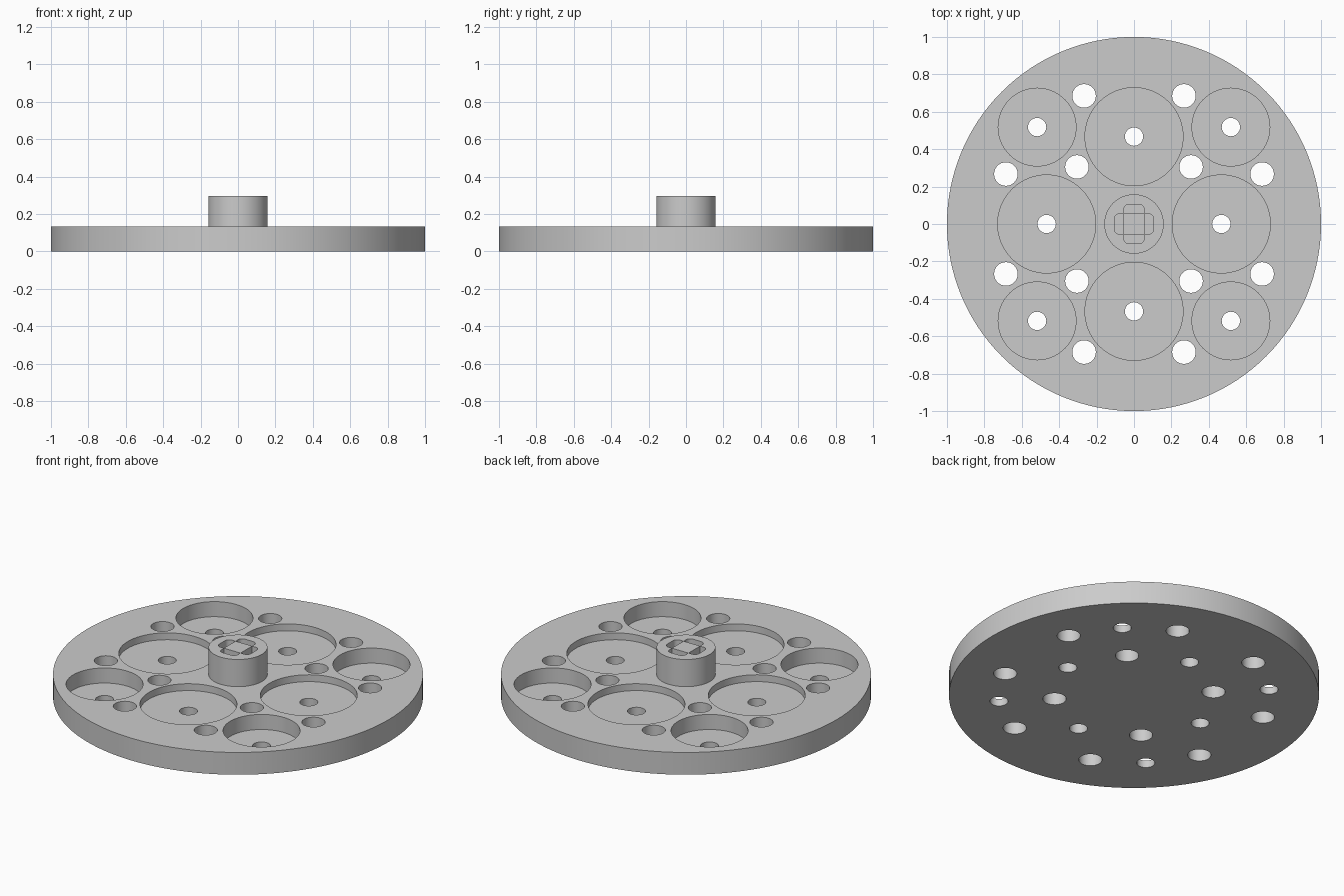
import bpy, bmesh, math
from mathutils import Matrix

old = bpy.data.objects.get("Cube")
if old:
    bpy.data.objects.remove(old, do_unlink=True)

DISC_TOP = 0.133
HUB_TOP = 0.295

grey = bpy.data.materials.new("light grey")
grey.use_nodes = True
colour = (0.6, 0.6, 0.6, 1)
grey.diffuse_color = colour
grey.node_tree.nodes["Principled BSDF"].inputs["Base Color"].default_value = colour


def make_object(name, bm):
    mesh = bpy.data.meshes.new(name)
    bmesh.ops.recalc_face_normals(bm, faces=bm.faces)
    bm.to_mesh(mesh)
    bm.free()
    mesh.materials.append(grey)
    obj = bpy.data.objects.new(name, mesh)
    bpy.context.collection.objects.link(obj)
    return obj


def cylinder(name, x, y, radius, bottom, top, sides=64):
    bm = bmesh.new()
    bmesh.ops.create_cone(
        bm, cap_ends=True, segments=sides, radius1=radius, radius2=radius,
        depth=top - bottom,
        matrix=Matrix.Translation((x, y, (bottom + top) / 2)))
    return make_object(name, bm)


def slot(name, angle, bottom, top):
    # Slot with its two outer corners rounded
    inner, outer, half, r = 0.055, 0.105, 0.054, 0.027
    points = [(inner, -half)]
    for side, start in ((-1, -90), (1, 0)):
        for i in range(7):
            a = math.radians(start + 15 * i)
            points.append((outer - r + r * math.cos(a),
                           side * (half - r) + r * math.sin(a)))
    points.append((inner, half))
    bm = bmesh.new()
    face = bm.faces.new([bm.verts.new((x, y, bottom)) for x, y in points])
    extruded = bmesh.ops.extrude_face_region(bm, geom=[face])["geom"]
    verts = [g for g in extruded if isinstance(g, bmesh.types.BMVert)]
    bmesh.ops.translate(bm, verts=verts, vec=(0, 0, top - bottom))
    bmesh.ops.rotate(bm, verts=bm.verts, matrix=Matrix.Rotation(angle, 3, 'Z'))
    return make_object(name, bm)


def carve(target, cutters):
    bpy.ops.object.select_all(action='DESELECT')
    bpy.context.view_layer.objects.active = target
    target.select_set(True)
    for cutter in cutters:
        cutter.hide_render = True
        mod = target.modifiers.new("cut", 'BOOLEAN')
        mod.operation = 'DIFFERENCE'
        mod.solver = 'EXACT'
        mod.object = cutter
        bpy.ops.object.modifier_apply(modifier=mod.name)
        bpy.data.objects.remove(cutter, do_unlink=True)
    bpy.ops.object.shade_smooth_by_angle(angle=math.radians(30))


# Disc with pockets, axle holes and round vents
disc = cylinder("disc", 0, 0, 1, 0, DISC_TOP, 128)
cutters = []


def drill(x, y, radius, floor=-0.1):
    cutters.append(cylinder("cutter", x, y, radius, floor, 0.3,
                            64 if radius > 0.1 else 32))


for quarter in range(4):
    c, s = round(math.cos(quarter * math.pi / 2)), round(math.sin(quarter * math.pi / 2))
    for px, py, radius, depth in ((0.467, 0, 0.262, 0.041),
                                  (0.518, 0.518, 0.208, 0.09)):
        x, y = px * c - py * s, px * s + py * c
        drill(x, y, radius, DISC_TOP - depth)
        drill(x, y, 0.049)
    for px, py in ((0.305, 0.305), (0.685, 0.267), (0.267, 0.685)):
        drill(px * c - py * s, px * s + py * c, 0.063)
carve(disc, cutters)

# Central hub with four slots around a square core
hub = cylinder("hub", 0, 0, 0.159, DISC_TOP, HUB_TOP)
carve(hub, [slot("cutter", i * math.pi / 2, HUB_TOP - 0.1, HUB_TOP + 0.1)
            for i in range(4)])
